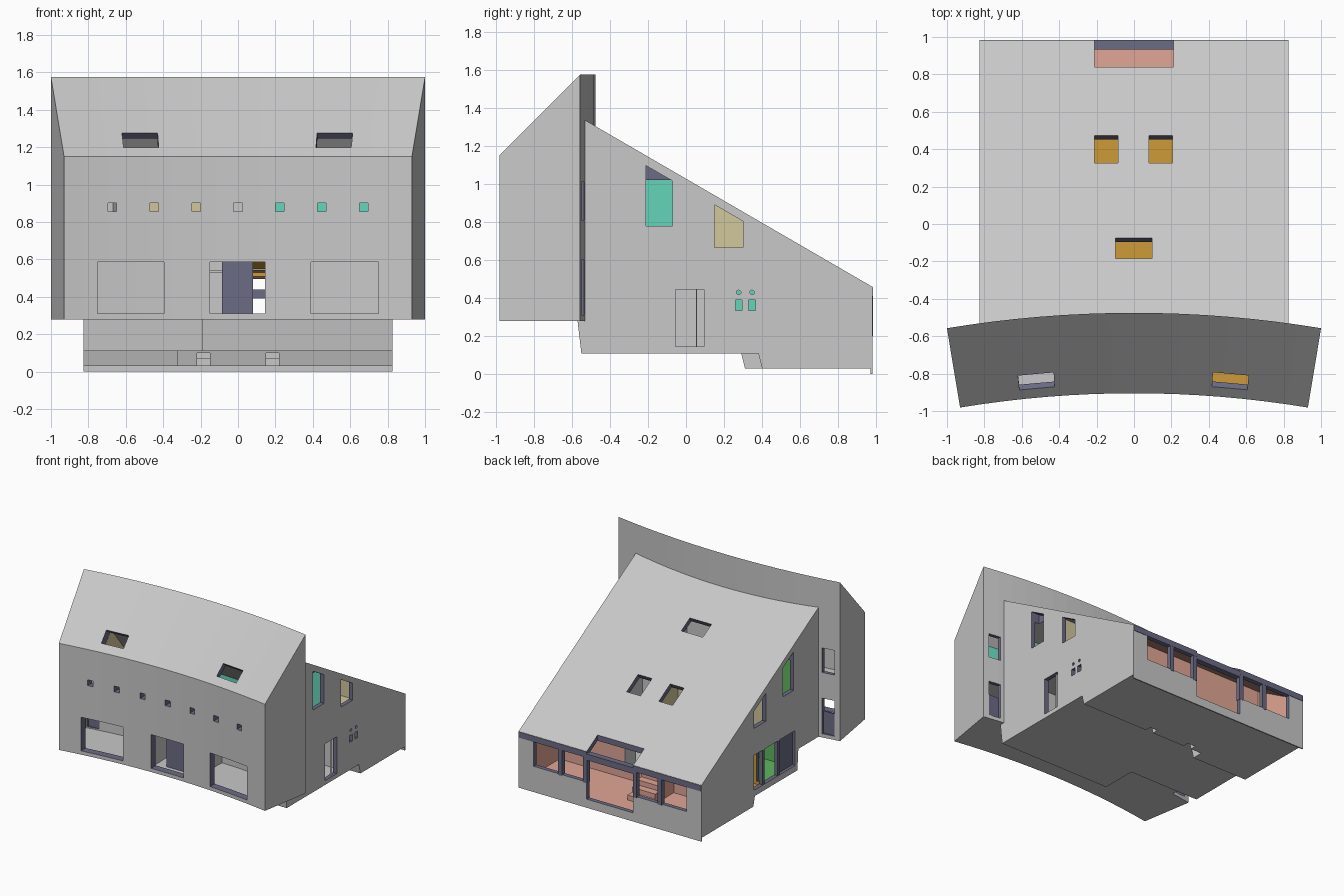
import bpy, bmesh, math

cube = bpy.data.objects.get("Cube")
if cube:
    bpy.data.objects.remove(cube, do_unlink=True)

# Palette shared by every part, addressed by index
COLOURS = {
    "light_grey": (0.58, 0.58, 0.58), "slate": (0.15, 0.15, 0.24),
    "teal": (0.13, 0.66, 0.49), "tan": (0.65, 0.57, 0.34),
    "orange": (0.61, 0.33, 0.04), "salmon": (0.75, 0.38, 0.30),
    "green": (0.12, 0.46, 0.12),
}
GREY, SLATE, TEAL, TAN, ORANGE, SALMON, GREEN = range(len(COLOURS))
palette = []
for mat_name, rgb in COLOURS.items():
    m = bpy.data.materials.new(mat_name)
    m.use_nodes = True
    m.diffuse_color = (*rgb, 1)
    m.node_tree.nodes["Principled BSDF"].inputs["Base Color"].default_value = (*rgb, 1)
    palette.append(m)


def loft(name, rings, colour, floor=None):
    """Skin equal rings and cap the ends; a given floor colour also means a grey ceiling."""
    bm = bmesh.new()
    rows = [[bm.verts.new(p) for p in ring] for ring in rings]
    n = len(rows[0])
    for a, b in zip(rows, rows[1:]):
        for i in range(n):
            bm.faces.new((a[i], a[(i + 1) % n], b[(i + 1) % n], b[i]))
    bm.faces.new(rows[0])
    bm.faces.new(rows[-1])
    bmesh.ops.recalc_face_normals(bm, faces=bm.faces)
    for f in bm.faces:
        f.material_index = colour
        if floor is not None and f.normal.z < -0.9:
            f.material_index = floor
        elif floor is not None and f.normal.z > 0.4:
            f.material_index = GREY
    mesh = bpy.data.meshes.new(name)
    bm.to_mesh(mesh)
    bm.free()
    for m in palette:
        mesh.materials.append(m)
    obj = bpy.data.objects.new(name, mesh)
    bpy.context.collection.objects.link(obj)
    return obj


def slab(name, x0, x1, yz, colour, floor=None):
    """Extrude a (y, z) outline along x."""
    return loft(name, [[(x, y, z) for y, z in yz] for x in (x0, x1)], colour, floor)


def box(name, x, y, z, colour):
    return slab(name, *x, [(y[0], z[0]), (y[1], z[0]), (y[1], z[1]), (y[0], z[1])], colour)


CENTRE_Y, R_FRONT, R_BACK = -6.605, 5.70, 6.13


def sweep(name, a0, a1, rz, colour, floor=None, steps=16):
    """Sweep a (radius, z) outline about the far centre of the curved wing."""
    rings = []
    for i in range(steps + 1):
        a = math.radians(a0 + (a1 - a0) * i / steps)
        rings.append([(r * math.sin(a), CENTRE_Y + r * math.cos(a), z) for r, z in rz])
    return loft(name, rings, colour, floor)


def roof(y):
    return 1.335 - 0.58 * (y + 0.53)


def under_roof(y0, y1, z, gap):
    return [(y0, z), (y1, z), (y1, roof(y1) - gap), (y0, roof(y0) - gap)]


def hole(y0, z0, y1, z1, depth=0.07):
    """Outline of a skylight cut square to a sloping roof."""
    length = math.hypot(y1 - y0, z1 - z0)
    ny, nz = -(z1 - z0) / length * depth, (y1 - y0) / length * depth
    return [(y0 - ny, z0 - nz), (y1 - ny, z1 - nz), (y1 + ny, z1 + nz), (y0 + ny, z0 + nz)]


# Outer volumes: curved front wing and sloping rear wing
shell = sweep("house_shell", -9.39, 9.39,
              [(R_FRONT, 0.28), (R_FRONT, 1.15), (R_BACK, 1.575), (R_BACK, 0.28)], GREY)
rear = slab("rear_wing", -0.825, 0.825,
            [(-0.57, 0.28), (-0.537, 0), (0.98, 0), (0.98, roof(0.98)), (-0.57, roof(-0.57))],
            GREY)

# Stepped underside, with the right front corner set back
cuts = [
    box("under_back", (-1, 1), (-0.8, 0.97), (-0.1, 0.03), GREY),
    slab("under_left", -0.32, 1, [(-0.8, -0.1), (0.432, -0.1), (0.38, 0.11), (-0.8, 0.11)], GREY),
    slab("under_right", -1, -0.3, [(-0.8, -0.1), (0.342, -0.1), (0.29, 0.11), (-0.8, 0.11)], GREY),
    slab("under_corner", -1, -0.19, [(-0.8, 0), (-0.25, 0), (-0.27, 0.28), (-0.8, 0.28)], GREY),
]
for x in (-0.185, 0.185):
    for y, z in ((0.45, 0.07), (0.41, 0.1)):
        cuts.append(box("under_notch", (x - 0.035, x + 0.035), (0.2, y), (-0.1, z), GREY))

# Rooms of the front wing
for a0, a1 in ((-9.1, -2), (-1.7, 1.7), (2, 9.1)):
    cuts.append(sweep("lower_front_room", a0, a1,
                      [(5.76, 0.30), (5.76, 0.62), (6.10, 0.62), (6.10, 0.30)], GREY))
for a0, a1, wall, floor in ((-9.1, -6.3, GREY, GREY), (-6.1, -1.2, TAN, GREY),
                            (-1, 1, GREY, GREY), (1.2, 9.1, TEAL, ORANGE)):
    cuts.append(sweep("upper_front_room", a0, a1,
                      [(5.76, 0.66), (5.76, 1.153), (5.88, 1.272), (6.10, 1.02), (6.10, 0.66)],
                      wall, floor))

# Upper rooms of the rear wing
for x0, x1, y0, y1, wall, floor in ((-0.3, 0.3, -0.44, 0.1, GREY, ORANGE),
                                    (-0.3, -0.02, 0.13, 0.485, TAN, ORANGE),
                                    (0.02, 0.3, 0.13, 0.485, GREY, ORANGE),
                                    (0.33, 0.79, 0.08, 0.485, TAN, TAN),
                                    (-0.79, -0.33, 0.08, 0.485, TAN, GREY)):
    cuts.append(slab("upper_rear_room", x0, x1, under_roof(y0, y1, 0.57, 0.046), wall, floor))
for x0, x1, wall in ((0.33, 0.79, TEAL), (-0.79, -0.33, GREEN)):
    cuts.append(slab("corner_room", x0, x1,
                     [(-0.44, 0.57), (0.05, 0.57), (0.05, roof(0.05) - 0.046),
                      (-0.066, 1.02), (-0.44, 1.02)], wall, GREY))

# Lower rooms of the rear wing and the passages that link them
cuts.append(slab("garden_hall", -0.79, 0.79, under_roof(0.5, 0.945, 0.06, 0.046), SALMON))
for x, y, z, wall in (((-0.17, 0.35), (-0.43, 0.36), (0.13, 0.53), GREY),
                      ((0.45, 0.79), (-0.3, 0.18), (0.135, 0.53), GREY),
                      ((0.6, 0.79), (0.21, 0.37), (0.13, 0.53), TEAL),
                      ((-0.79, -0.22), (-0.238, 0.13), (0.135, 0.53), GREEN),
                      ((-0.79, -0.22), (0.16, 0.35), (0.135, 0.53), ORANGE),
                      ((-0.15, 0.15), (-0.58, -0.4), (0.29, 0.54), GREY),
                      ((0.0, 0.2), (0.33, 0.53), (0.14, 0.52), GREY)):
    cuts.append(box("lower_room", x, y, z, wall))

# Front openings: three doorways and a row of small square windows
for x in ((-0.75, -0.395), (-0.15, 0.145), (0.39, 0.75)):
    cuts.append(box("front_opening", x, (-1.1, -0.83), (0.31, 0.585), SLATE))
for i in range(-3, 4):
    x = i * 0.224
    cuts.append(box("square_window", (x - 0.023, x + 0.023), (-1.1, -0.83), (0.855, 0.902), SLATE))

# Skylights
for a in (-5.17, 5.1):
    cuts.append(sweep("front_skylight", a - 0.94, a + 0.94,
                      hole(5.75, 1.2, 5.827, 1.276), SLATE, steps=1))
for x0, x1, y0, y1 in ((-0.1, 0.095, -0.185, -0.075), (-0.21, -0.085, 0.325, 0.472),
                       (0.08, 0.205, 0.325, 0.472)):
    cuts.append(slab("rear_skylight", x0, x1, hole(y0, roof(y0), y1, roof(y1)), SLATE))
cuts.append(box("eaves_skylight", (-0.21, 0.21), (0.84, 1.1), (0.44, 0.8), SLATE))

# Openings in the side walls, and in the ends of the wing's curved rear wall
for s in (-1, 1):
    near, far = s * 0.75, s * 0.9
    cuts.append(slab("tall_window", near, far, under_roof(-0.21, -0.07, 0.78, 0.053), SLATE))
    cuts.append(slab("study_window", near, far, under_roof(0.15, 0.30, 0.665, 0.05), SLATE))
    for z in ((0.31, 0.60), (0.81, 1.01)):
        cuts.append(box("wing_rear_window", (s * 0.855, s * 0.955), (-0.6, -0.45), z, SLATE))
cuts.append(box("side_door", (0.75, 0.9), (-0.055, 0.095), (0.145, 0.445), SLATE))
cuts.append(box("wide_window", (-0.9, -0.75), (-0.23, 0.30), (0.16, 0.445), SLATE))
for y in (0.277, 0.347):
    cuts.append(box("slot_window", (0.75, 0.9), (y - 0.018, y + 0.018), (0.335, 0.39), SLATE))
    ring = [(y + 0.012 * math.cos(k * math.pi / 6), 0.43 + 0.012 * math.sin(k * math.pi / 6))
            for k in range(12)]
    cuts.append(slab("round_window", 0.75, 0.9, ring, SLATE))

# Garden front
for x in ((-0.69, -0.24), (0.24, 0.69)):
    cuts.append(box("garden_window", x, (0.92, 1.1), (0.21, 0.41), SLATE))
cuts.append(box("garden_door", (-0.21, 0.21), (0.92, 1.1), (0.07, 0.39), SLATE))

# Merge the wings, hollow them, and keep the result as one mesh
for tool, operation in [(rear, 'UNION')] + [(c, 'DIFFERENCE') for c in cuts]:
    mod = shell.modifiers.new("carve", 'BOOLEAN')
    mod.operation, mod.solver, mod.object = operation, 'EXACT', tool
    tool.hide_render = True
bpy.context.view_layer.update()
carved = bpy.data.meshes.new_from_object(
    shell.evaluated_get(bpy.context.evaluated_depsgraph_get()))
shell.modifiers.clear()
shell.data = carved
for tool in [rear] + cuts:
    bpy.data.objects.remove(tool, do_unlink=True)

# Slate fascia and posts along the garden front
for s in (-1, 1):
    box("eaves_fascia", sorted((s * 0.21, s * 0.825)), (0.975, 0.983), (0.41, 0.457), SLATE)
    for x in (0.225, 0.45):
        box("garden_post", (s * x - 0.018, s * x + 0.018), (0.945, 0.982), (0.2, 0.42), SLATE)
    # Low panel in the lower windows of the curved rear wall
    box("window_panel", sorted((s * 0.85, s * 0.96)), (-0.562, -0.554), (0.305, 0.49), SLATE)
for y in (0.937, 0.975):
    box("door_fascia", (-0.21, 0.21), (y, y + 0.008), (0.39, 0.44), SLATE)

# Mullions and solid leaf of the wide window
for y in (-0.02, 0.175):
    box("wide_window_mullion", (-0.822, -0.795), (y - 0.013, y + 0.013), (0.16, 0.445), SLATE)
box("wide_window_leaf", (-0.80, -0.793), (-0.235, -0.02), (0.155, 0.45), SLATE)
box("side_door_post", (0.795, 0.81), (0.052, 0.058), (0.145, 0.445), GREY)

# Inner entrance door, stair soffit and hall stairs
box("entrance_door", (-0.085, 0.08), (-0.80, -0.793), (0.30, 0.60), SLATE)
slab("stair_soffit", 0.075, 0.16,
     [(-0.70, 0.61), (-0.45, 0.53), (-0.45, 0.51), (-0.42, 0.51), (-0.42, 0.61)], ORANGE)
for i in range(5):
    box("hall_step", (-0.24, -0.03), (0.495, 0.80 - i * 0.06),
        (0.055 + i * 0.04, 0.10 + i * 0.04), SALMON)
